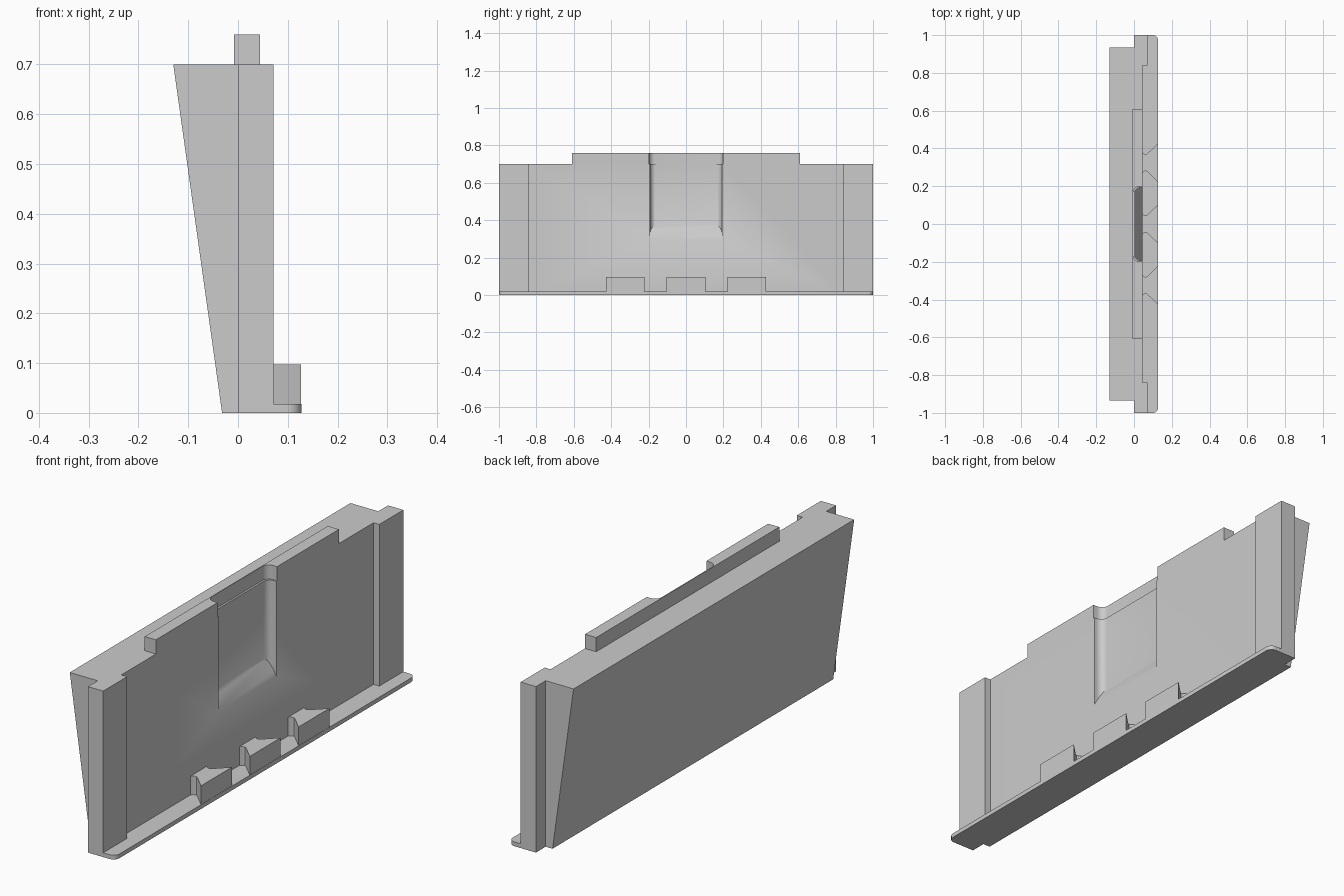
import bpy, bmesh
from math import sin, cos, pi, radians

cube = bpy.data.objects.get("Cube")
if cube:
    bpy.data.objects.remove(cube, do_unlink=True)

grey = bpy.data.materials.new("plain grey")
grey.use_nodes = True
COLOUR = (0.6, 0.6, 0.6, 1)
grey.diffuse_color = COLOUR
grey.node_tree.nodes["Principled BSDF"].inputs["Base Color"].default_value = COLOUR

FACE, FLANGE, LIP = 0.044, 0.071, 0.128     # front faces of panel, flanges and base lip
TOP, STRIP_TOP = 0.70, 0.76


def mirrored(half):
    """Complete a closed xy outline from its +y half."""
    return half + [(x, -y) for x, y in reversed(half)]


def arc(cx, cy, rx, ry, start, end, steps=8):
    angles = [radians(start + (end - start) * i / steps) for i in range(steps + 1)]
    return [(cx + rx * cos(a), cy + ry * sin(a)) for a in angles]


def prism(name, outline, low, high, shift=lambda x, z: x):
    """Extrude an xy outline; low may be a function of x, shift moves x by height."""
    bm = bmesh.new()
    rings = []
    for level in (low, high):
        ring = []
        for x, y in outline:
            z = level(x) if callable(level) else level
            ring.append(bm.verts.new((shift(x, z), y, z)))
        rings.append(ring)
    bottom, top = rings
    bm.faces.new(bottom)
    bm.faces.new(top)
    for i in range(len(outline)):
        j = (i + 1) % len(outline)
        bm.faces.new((bottom[i], bottom[j], top[j], top[i]))
    bmesh.ops.recalc_face_normals(bm, faces=bm.faces)
    mesh = bpy.data.meshes.new(name)
    bm.to_mesh(mesh)
    bm.free()
    mesh.materials.append(grey)
    obj = bpy.data.objects.new(name, mesh)
    bpy.context.collection.objects.link(obj)
    return obj


def carve(obj, cutter):
    """Subtract the cutter from the object, then discard it."""
    mod = obj.modifiers.new("pocket", "BOOLEAN")
    mod.operation, mod.solver, mod.object = "DIFFERENCE", "EXACT", cutter
    graph = bpy.context.evaluated_depsgraph_get()
    mesh = bpy.data.meshes.new_from_object(obj.evaluated_get(graph))
    obj.modifiers.clear()
    obj.data = mesh
    bpy.data.objects.remove(cutter, do_unlink=True)


def smooth(obj):
    for face in obj.data.polygons:
        face.use_smooth = True
    obj.data.set_sharp_from_angle(angle=radians(30))


def pocket_outline(floor, half_width, r=0.03):
    corner = arc(floor + r, half_width - r, r, r, 90, 180)
    return mirrored([(0.2, half_width)] + corner)


# Main wall: leaning back face, straight front panel and end flanges
def lean(x, z):
    return x - 0.098 * z / TOP if x < 0 else x


wall = prism("wall", mirrored([(-0.032, 0.935), (0, 0.935), (0, 1), (FLANGE, 1),
                               (FLANGE, 0.84), (FACE, 0.84)][::-1]), 0, TOP, lean)

# Recess with a sloping sill
carve(wall, prism("recess_cutter", pocket_outline(0.004, 0.193),
                  lambda x: 0.30 + (FACE - x) * 1.8, 0.9))
smooth(wall)

# Raised strip along the top, notched above the recess
strip = prism("top_strip", mirrored([(-0.008, 0.61), (FACE, 0.61)]), TOP, STRIP_TOP)
carve(strip, prism("notch_cutter", pocket_outline(-0.004, 0.198), 0.6, 0.9))
smooth(strip)

# Thin base lip with rounded outer corners
R = 0.028
lip = prism("base_lip", mirrored([(FACE, 0.84), (FLANGE, 0.84), (FLANGE, 1)]
                                 + arc(LIP - R, 1 - R, R, R, 90, 0)), 0, 0.018)
smooth(lip)

# Three blocks on the lip, narrow at the wall and wide at the front
for label, centre in (("right", -0.325), ("middle", 0), ("left", 0.325)):
    half = [(FACE, 0.054), (0.053, 0.046), (0.064, 0.044), (0.072, 0.049), (LIP - 0.001, 0.103)]
    block = prism(label + "_block", mirrored(half), 0.018, 0.097)
    block.location.y = centre
    smooth(block)
